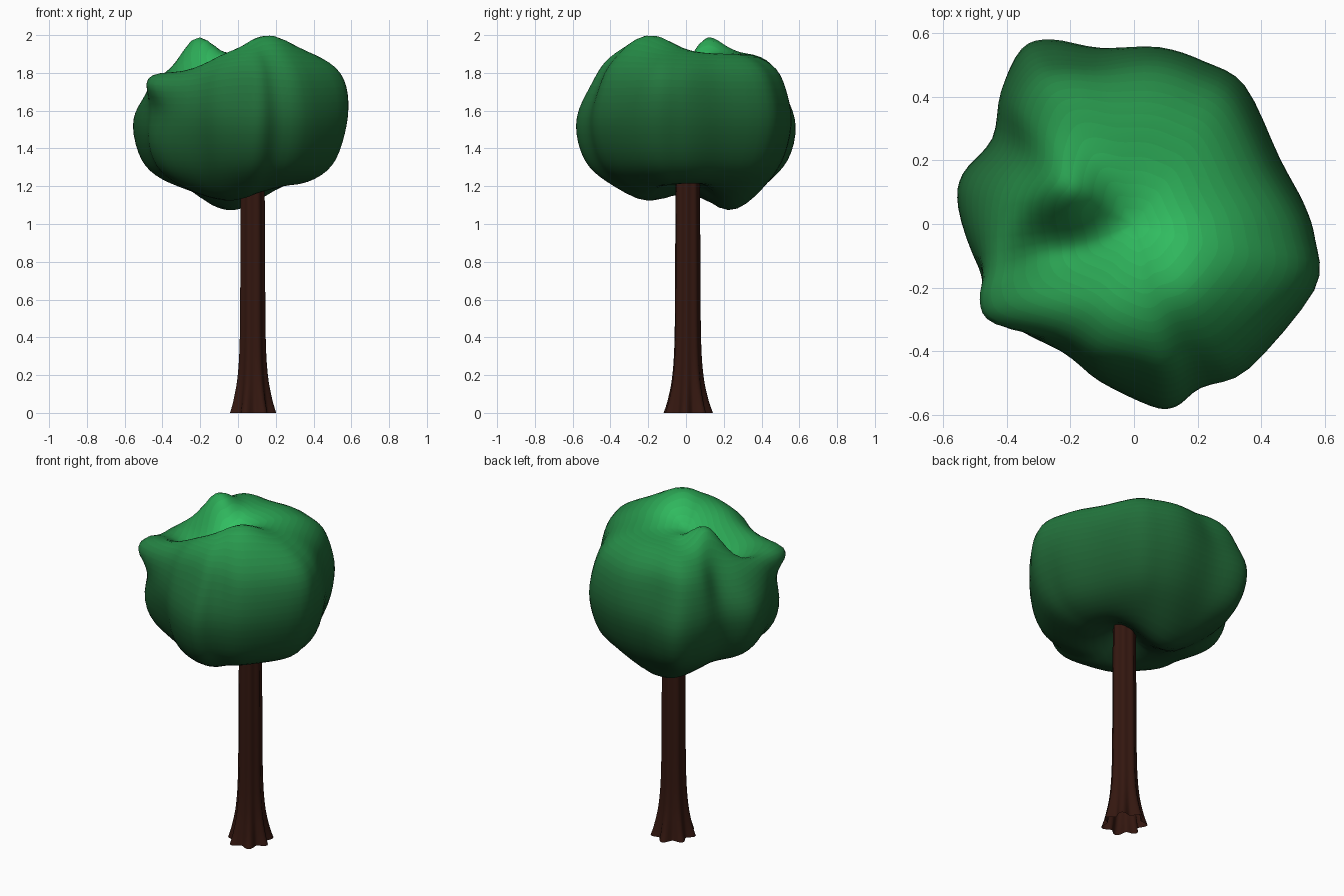
import bpy, math
from mathutils import Vector

if "Cube" in bpy.data.objects:
    bpy.data.objects.remove(bpy.data.objects["Cube"])


def spline(pts, n, closed=False):
    """Sample a Catmull-Rom curve through the points, n steps per span."""
    pts = [Vector(p) for p in pts]
    c = len(pts)
    get = (lambda i: pts[i % c]) if closed else (lambda i: pts[max(0, min(c - 1, i))])
    out = []
    for i in range(c if closed else c - 1):
        a, b, d, e = (get(i + k) for k in (-1, 0, 1, 2))
        for j in range(n):
            t = j / n
            out.append(b + 0.5 * t * (d - a + t * (2 * a - 5 * b + 4 * d - e
                                                   + t * (3 * (b - d) + e - a))))
    if not closed:
        out.append(pts[-1])
    return out


def skin(name, rings, bottom, top, colors):
    """Join equal rings with quads, close the ends to a pole, one colour per band."""
    n = len(rings[0])
    verts = [p for r in rings for p in r]
    faces, bands = [], []
    count = len(rings) - 1
    for i in range(count):
        for j in range(n):
            k = (j + 1) % n
            faces.append((i * n + j, i * n + k, (i + 1) * n + k, (i + 1) * n + j))
            bands.append(i * len(colors) // count)
    for pole, start, band in ((bottom, 0, 0), (top, count * n, len(colors) - 1)):
        if pole is None:
            continue
        verts.append(pole)
        for j in range(n):
            a, b = start + j, start + (j + 1) % n
            faces.append((len(verts) - 1, a, b) if start else (len(verts) - 1, b, a))
            bands.append(band)
    me = bpy.data.meshes.new(name)
    me.from_pydata(verts, [], faces)
    ob = bpy.data.objects.new(name, me)
    bpy.context.collection.objects.link(ob)
    for i, col in enumerate(colors):
        mat = bpy.data.materials.new(f"{name}_colour_{i}")
        mat.diffuse_color = (*col, 1)
        mat.use_nodes = True
        mat.node_tree.nodes["Principled BSDF"].inputs["Base Color"].default_value = mat.diffuse_color
        me.materials.append(mat)
    me.polygons.foreach_set("material_index", bands)
    bpy.context.view_layer.objects.active = ob
    ob.select_set(True)
    bpy.ops.object.shade_smooth_by_angle(angle=math.radians(60))
    ob.select_set(False)
    return ob


# Trunk: fluted column flaring into roots, open underneath
profile = spline([(0.112, 0, 0.17), (0.096, 0.07, 0.13), (0.077, 0.2, 0.08),
                  (0.067, 0.4, 0.06), (0.064, 0.8, 0.06), (0.061, 1.35, 0.06)], 5)
cx, cy, seg = 0.077, 0.008, 56
trunk_rings = []
for r, z, amp in profile:
    ring = []
    for j in range(seg):
        a = 2 * math.pi * j / seg
        rr = r * (1 + amp * math.cos(7 * a + 0.9) + 0.25 * amp * math.cos(2 * a + 3))
        ring.append((cx + rr * math.cos(a), cy + rr * math.sin(a), z))
    trunk_rings.append(ring)
skin("trunk", trunk_rings, None, (cx, cy, 1.35), [(0.034, 0.0085, 0.005)])

# Canopy: plan outline scaled along a side profile, then pushed by soft lumps
outline = spline([(0.53, 0.06), (0.555, -0.05), (0.553, -0.21), (0.36, -0.455),
                  (0.21, -0.52), (0.13, -0.582), (0.05, -0.58), (-0.107, -0.50),
                  (-0.23, -0.40), (-0.42, -0.315), (-0.485, -0.235), (-0.50, -0.14),
                  (-0.557, 0.05), (-0.545, 0.157), (-0.45, 0.27), (-0.42, 0.42),
                  (-0.357, 0.56), (-0.263, 0.592), (-0.107, 0.56), (0.08, 0.555),
                  (0.22, 0.51), (0.348, 0.433), (0.458, 0.204)], 4, True)
outline.reverse()
side = spline([(0.04, 1.20), (0.4, 1.19), (0.72, 1.24), (0.91, 1.34), (1.0, 1.52),
               (0.97, 1.68), (0.86, 1.82), (0.62, 1.895), (0.3, 1.895), (0.04, 1.88)], 4)
# each lump: centre, push, reach
lumps = [((0.15, -0.18, 1.9), (0, 0, 0.10), 0.12),
         ((-0.22, 0.09, 1.9), (0, 0, 0.13), 0.09),
         ((-0.27, -0.07, 1.88), (0, 0, -0.17), 0.10),
         ((-0.10, -0.06, 1.88), (0, 0, -0.06), 0.10),
         ((-0.47, 0.14, 1.80), (0.07, 0, -0.06), 0.13),
         ((-0.30, -0.33, 1.85), (0, 0, -0.03), 0.12),
         ((-0.43, -0.28, 1.78), (-0.06, -0.03, 0), 0.09),
         ((-0.46, -0.26, 1.60), (0.04, 0.02, 0), 0.09),
         ((0.05, -0.52, 1.78), (0, 0.07, 0.02), 0.13),
         ((-0.26, 0.56, 1.74), (0.02, -0.05, 0), 0.13),
         ((-0.03, 0.24, 1.18), (0, 0, -0.12), 0.14),
         ((-0.05, -0.20, 1.18), (0, 0, -0.07), 0.14),
         ((0.10, 0.00, 1.18), (0, 0, 0.09), 0.10),
         ((0.47, -0.12, 1.72), (0.04, 0, 0.01), 0.12)]


def shape(p):
    p = Vector(p)
    move = Vector()
    for c, push, s in lumps:
        move += Vector(push) * math.exp(-(p - Vector(c)).length_squared / (2 * s * s))
    return p + move


# Leaf colour runs from dark below to bright at the crown
greens = spline([(0.008, 0.05, 0.018), (0.010, 0.075, 0.022), (0.012, 0.105, 0.029),
                 (0.016, 0.17, 0.045), (0.021, 0.32, 0.075), (0.033, 0.56, 0.13)], 7)
canopy_rings = [[shape((f * x, f * y, z)) for x, y in outline] for f, z in side]
skin("canopy", canopy_rings, shape((0, 0, 1.20)), shape((0, 0, 1.88)), greens)
